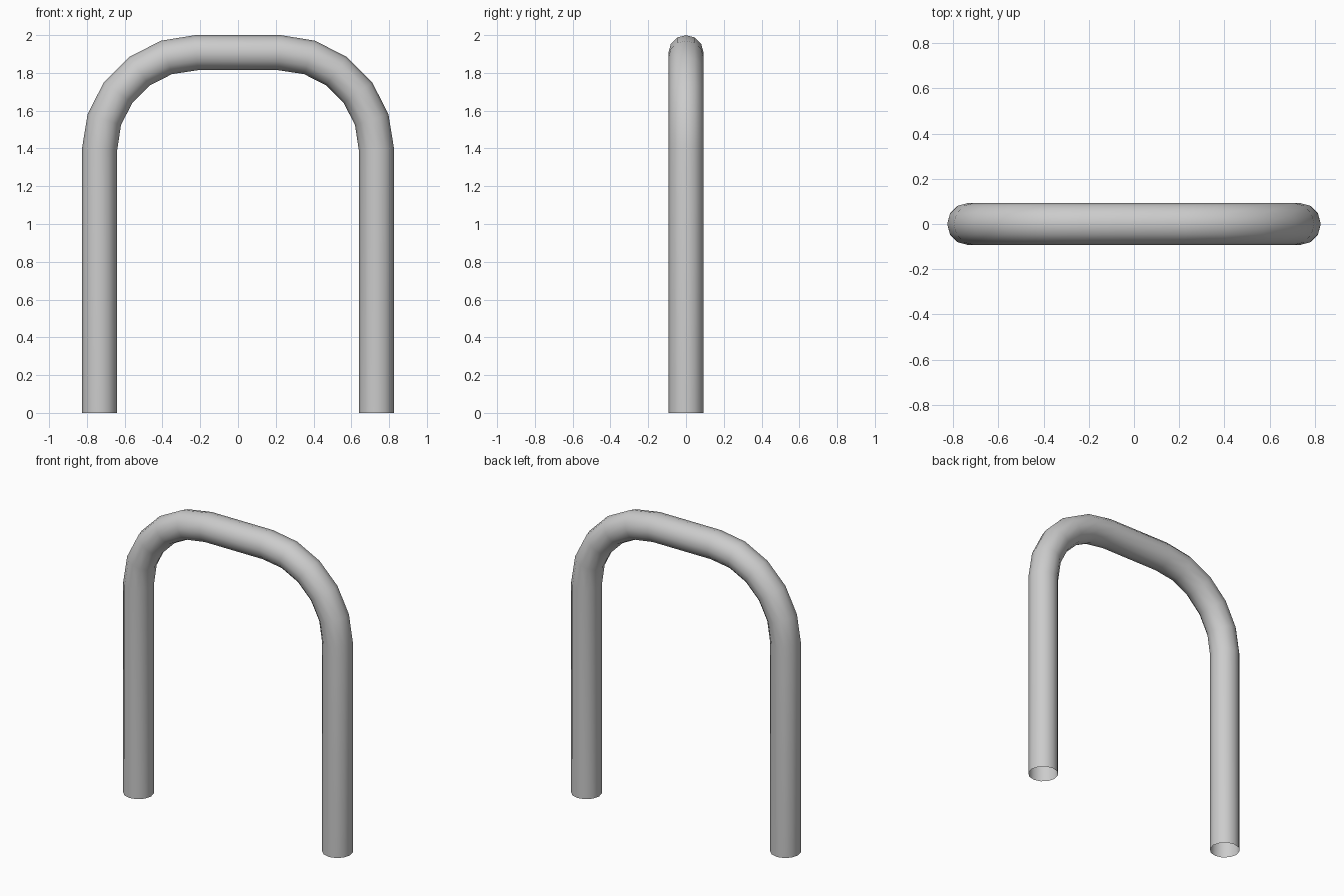
import bpy
from math import sin, cos, pi

if "Cube" in bpy.data.objects:
    bpy.data.objects.remove(bpy.data.objects["Cube"])

TUBE_R = 0.093     # tube radius
BEND_R = 0.513     # corner bend radius along the centre line
BEND_X = 0.22      # bend centre
BEND_Z = 2.0 - TUBE_R - BEND_R
STEPS = 5          # segments per bend

# Left half of the centre line: leg, then quarter bend; mirrored for the right
left = [(-BEND_X - BEND_R, 0.0)]
for i in range(STEPS + 1):
    a = i / STEPS * pi / 2
    left.append((-BEND_X - BEND_R * cos(a), BEND_Z + BEND_R * sin(a)))
path = left + [(-x, z) for x, z in reversed(left)]

# Round 12-sided tube swept along the path, open at the feet
curve = bpy.data.curves.new("hoop_tube", 'CURVE')
curve.dimensions = '3D'
curve.bevel_depth = TUBE_R
curve.bevel_resolution = 4
curve.use_fill_caps = False
spline = curve.splines.new('POLY')
spline.points.add(len(path) - 1)
for p, (x, z) in zip(spline.points, path):
    p.co = (x, 0, z, 1)

hoop = bpy.data.objects.new("hoop_tube", curve)
bpy.context.collection.objects.link(hoop)
bpy.context.view_layer.objects.active = hoop
hoop.select_set(True)
bpy.ops.object.convert(target='MESH')
bpy.ops.object.shade_smooth()
